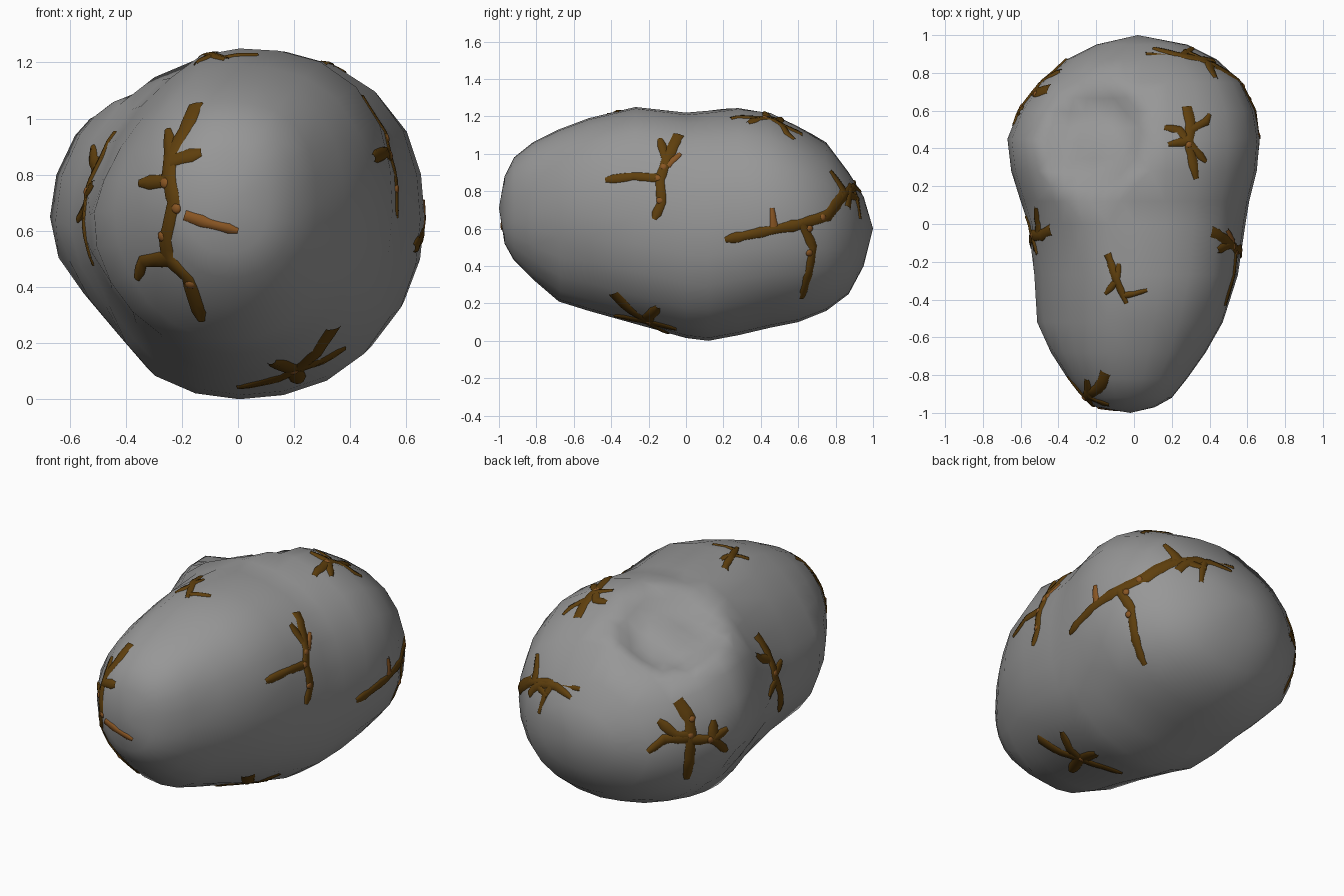
import bpy, bmesh, math, random
from mathutils import Vector, Matrix
from mathutils.bvhtree import BVHTree

if "Cube" in bpy.data.objects:
    bpy.data.objects.remove(bpy.data.objects["Cube"])

random.seed(4)


def material(name, rgb):
    m = bpy.data.materials.new(name)
    m.diffuse_color = (*rgb, 1)
    m.use_nodes = True
    m.node_tree.nodes["Principled BSDF"].inputs["Base Color"].default_value = m.diffuse_color
    return m


GREY = material("rock grey", (0.31, 0.31, 0.31))
BROWN = material("dark brown", (0.115, 0.05, 0.004))
LIGHT = material("light brown", (0.25, 0.092, 0.017))


def finish(bm, name, mat):
    bmesh.ops.recalc_face_normals(bm, faces=bm.faces)
    me = bpy.data.meshes.new(name)
    bm.to_mesh(me)
    bm.free()
    me.materials.append(mat)
    for p in me.polygons:
        p.use_smooth = True
    ob = bpy.data.objects.new(name, me)
    bpy.context.collection.objects.link(ob)
    return ob


# Rock: elliptical rings along y (y, xmin, xmax, zmin, zmax), fuller on the right
RINGS = [
    (-.97, -.20, .11, .52, .88), (-.92, -.27, .20, .43, .98),
    (-.82, -.35, .28, .33, 1.06), (-.68, -.44, .38, .21, 1.13),
    (-.52, -.52, .47, .16, 1.19), (-.27, -.54, .55, .09, 1.25),
    (0, -.56, .59, .015, 1.22), (.12, -.60, .61, 0, 1.23),
    (.28, -.65, .65, .03, 1.25), (.45, -.67, .665, .07, 1.23),
    (.60, -.61, .64, .10, 1.15), (.75, -.50, .57, .16, 1.06),
    (.87, -.36, .44, .25, .90), (.95, -.20, .28, .40, .77)]
SEG = 24
rock = bmesh.new()
rows = []
for y, x0, x1, z0, z1 in RINGS:
    row = []
    for i in range(SEG):
        a = 2 * math.pi * i / SEG
        bulge = 0 if math.cos(a) < 0 else .04 if math.sin(a) < 0 else .08 if y < -.1 else .06
        k = 1 + bulge * math.sin(2 * a) ** 2
        row.append(rock.verts.new(((x0 + x1) / 2 + (x1 - x0) / 2 * min(1, k * math.cos(a)), y,
                                   (z0 + z1) / 2 + (z1 - z0) / 2 * max(-1, min(1, k * math.sin(a))))))
    rows.append(row)
for ra, rb in zip(rows, rows[1:]):
    for i in range(SEG):
        j = (i + 1) % SEG
        rock.faces.new((ra[i], ra[j], rb[j], rb[i]))
for ring, tip in ((rows[0], (-.02, -1, .71)), (rows[-1], (.02, 1, .6))):
    t = rock.verts.new(tip)
    for i in range(SEG):
        rock.faces.new((ring[i], ring[(i + 1) % SEG], t))
bmesh.ops.recalc_face_normals(rock, faces=rock.faces)

# Finer mesh around the crater, then push in the crater and softer hollows
near = [e for e in rock.edges
        if (sum((v.co for v in e.verts), Vector()) / 2 - Vector((-.23, .46, 1.16))).length < .38]
bmesh.ops.subdivide_edges(rock, edges=near, cuts=1, use_grid_fill=True)
bmesh.ops.triangulate(rock, faces=rock.faces)
for c, n, r, d in (((-.23, .46, 1.16), (-.3, .15, .94), .34, .12),
                   ((-.52, .30, .33), (-.8, .1, -.5), .30, .04),
                   ((-.48, -.08, .26), (-.8, -.1, -.6), .34, .03),
                   ((-.42, -.34, .98), (-.7, 0, .7), .42, .05),
                   ((.36, -.62, .36), (.7, -.4, -.5), .32, .02)):
    c, n = Vector(c), Vector(n).normalized()
    for v in rock.verts:
        k = (v.co - c).length / r
        if k < 1:
            v.co -= n * d * min(1, 1.4 * (1 - k * k) ** 1.3)
bmesh.ops.recalc_face_normals(rock, faces=rock.faces)
tree = BVHTree.FromBMesh(rock)
finish(rock, "rock", GREY)

# Each view gives (horizontal axis, vertical axis, direction towards the viewer)
S = math.sqrt(.5)
VIEWS = {"front": ((1, 0, 0), (0, 0, 1), (0, -1, 0)),
         "right": ((0, 1, 0), (0, 0, 1), (1, 0, 0)),
         "left": ((0, 1, 0), (0, 0, 1), (-1, 0, 0)),
         "back_left": ((-S, -S, 0), (0, 0, 1), (-S, S, 0)),
         "top": ((1, 0, 0), (0, 1, 0), (0, 0, 1)),
         "bottom": ((1, 0, 0), (0, 1, 0), (0, 0, -1))}


def on_rock(view, u, v):
    a, b, d = (Vector(t) for t in VIEWS[view])
    p = a * u + b * v
    hit = tree.ray_cast(p + d * 3, -d)
    if hit[0] is None:
        hit = tree.find_nearest(p + d * (.85 if view == "top" else .2))
    return hit[0], hit[1]


def ribbon(bm, view, pts, width):
    """Low rounded strip draped over the rock along a path drawn in one view."""
    path = []
    for (u0, v0), (u1, v1) in zip(pts, pts[1:]):
        n = max(1, round(math.hypot(u1 - u0, v1 - v0) / .035))
        path += [(u0 + (u1 - u0) * i / n, v0 + (v1 - v0) * i / n) for i in range(n)]
    path.append(pts[-1])
    hits = [on_rock(view, *q) for q in path]
    prev = None
    for i, (p, n) in enumerate(hits):
        t = hits[min(i + 1, len(hits) - 1)][0] - hits[max(i - 1, 0)][0]
        side = n.cross(t).normalized()
        w = width / 2 * random.uniform(.85, 1.15) * (1 - .25 * i / len(hits))
        if i == len(hits) - 1:
            w *= .6
        row = []
        for s, h in ((-1, -.003), (-.8, .005), (0, .008), (.8, .005), (1, -.003)):
            q, m = tree.find_nearest(p + side * w * s)[:2]
            row.append(bm.verts.new(q + m * h))
        if prev:
            for k in range(4):
                bm.faces.new((prev[k], prev[k + 1], row[k + 1], row[k]))
        prev = row


def vein(name, view, width, paths, light=(), nodes=()):
    bm = bmesh.new()
    for i, p in enumerate(paths):
        ribbon(bm, view, p, width if i == 0 else width * .85)
    finish(bm, name, BROWN)
    if light or nodes:
        bm = bmesh.new()
        for p in light:
            ribbon(bm, view, p, width * .65)
        for q in nodes:
            p, n = on_rock(view, *q)
            rot = n.to_track_quat('Z', 'Y').to_matrix().to_4x4()
            bmesh.ops.create_icosphere(bm, subdivisions=2, radius=.02,
                                       matrix=Matrix.Translation(p) @ rot @ Matrix.Diagonal((1, 1, .6, 1)))
        finish(bm, name + "_knots", LIGHT)


vein("front_vein", "front", .07,
     [[(-.15, 1.05), (-.19, .96), (-.24, .88), (-.25, .8), (-.23, .7), (-.26, .57), (-.25, .5), (-.18, .43), (-.13, .28)],
      [(-.24, .86), (-.25, .96)], [(-.24, .85), (-.13, .88)], [(-.25, .78), (-.35, .77)],
      [(-.25, .5), (-.34, .49), (-.36, .43)]],
     [[(-.19, .655), (-.1, .625), (0, .60)]],
     [(-.26, .77), (-.22, .68), (-.27, .58), (-.17, .41)])
vein("right_vein", "right", .065,
     [[(-.04, 1.1), (-.1, .98), (-.14, .86), (-.13, .74), (-.17, .65)],
      [(-.11, .98), (-.14, 1.08)], [(-.15, .87), (-.28, .88), (-.43, .86)]],
     [[(-.1, .94), (-.03, 1.0)]],
     [(-.12, .93), (-.15, .87), (-.14, .75)])
vein("right_back_vein", "right", .07,
     [[(.84, .78), (.76, .67), (.6, .62), (.4, .58), (.21, .54)],
      [(.62, .63), (.68, .5), (.66, .38), (.62, .23)],
      [(.76, .67), (.84, .77), (.9, .85)], [(.85, .79), (.82, .84), (.77, .91)],
      [(.86, .79), (.92, .76)]],
     [[(.47, .61), (.46, .71)]],
     [(.73, .66), (.66, .6), (.66, .47)])
vein("back_vein", "top", .05,
     [[(.42, .865), (.3, .885), (.22, .9), (.1, .93)],
      [(.26, .895), (.31, .93)]])
vein("top_vein", "top", .06,
     [[(.28, .62), (.3, .53), (.29, .43), (.33, .24)],
      [(.29, .5), (.38, .54), (.4, .58)], [(.28, .44), (.18, .42)], [(.27, .46), (.24, .5), (.16, .51)],
      [(.3, .42), (.38, .33)]],
     nodes=[(.29, .42)])
vein("top_front_vein", "top", .045,
     [[(-.14, -.16), (-.1, -.28), (-.04, -.42)], [(-.1, -.31), (-.15, -.37)],
      [(-.06, -.38), (.0, -.37), (.07, -.35)], [(-.09, -.28), (-.08, -.21)]])
vein("back_left_vein", "back_left", .075,
     [[(-.19, .85), (-.13, .75), (-.13, .6), (-.14, .38)],
      [(-.13, .66), (-.21, .67), (-.3, .75)], [(-.13, .65), (-.27, .65), (-.36, .58)],
      [(-.12, .63), (0, .62), (.08, .52)], [(0, .62), (0, .73)], [(0, .62), (.08, .66)]],
     nodes=[(-.13, .66), (-.12, .75), (-.02, .62)])
vein("left_vein", "left", .065,
     [[(-.03, .95), (-.06, .85), (-.06, .72), (-.14, .48)],
      [(-.05, .82), (.03, .85), (.09, .9)], [(-.06, .73), (-.16, .77)], [(-.07, .7), (.04, .64)]],
     nodes=[(-.06, .74)])
vein("bottom_vein", "bottom", .08,
     [[(.34, -.39), (.27, -.29), (.2, -.2), (.1, -.14), (0, -.1)],
      [(.2, -.21), (.28, -.2), (.38, -.15)], [(.2, -.22), (.12, -.38)],
      [(.2, -.2), (.22, -.05)]],
     nodes=[(.2, -.2)])
